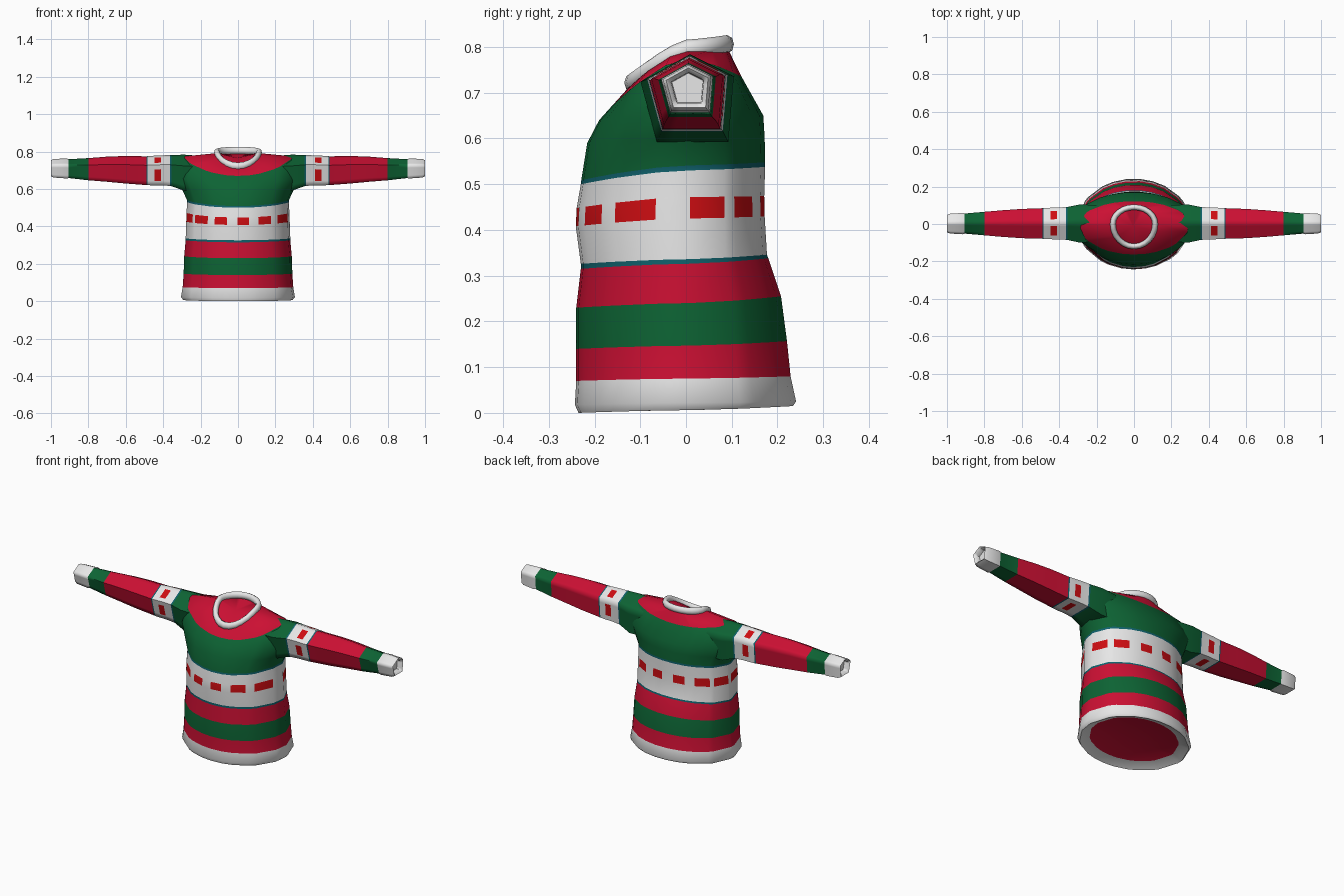
import bpy, bmesh, math
from mathutils import Vector

if "Cube" in bpy.data.objects:
    bpy.data.objects.remove(bpy.data.objects["Cube"])

COLOURS = {
    "white knit": (0.80, 0.80, 0.80),
    "red knit": (0.60, 0.005, 0.033),
    "green knit": (0.004, 0.125, 0.034),
    "teal trim": (0.005, 0.12, 0.15),
    "bright red motif": (0.62, 0.004, 0.006),
}
WHITE, RED, GREEN, TEAL, MOTIF = range(5)
MATS = []
for name, rgb in COLOURS.items():
    m = bpy.data.materials.new(name)
    m.diffuse_color = (*rgb, 1)
    m.use_nodes = True
    m.node_tree.nodes["Principled BSDF"].inputs["Base Color"].default_value = m.diffuse_color
    MATS.append(m)


def loft(name, rings, mats, smooth, motif=None, caps=None, closed=False):
    """Skin a list of point rings; mats[i] colours the band above ring i.
    motif = (band, test on segment index), caps = (first, last) colours."""
    bm = bmesh.new()
    vs = [[bm.verts.new(p) for p in r] for r in rings]
    n = len(rings[0])
    pairs = list(zip(vs, vs[1:] + vs[:1])) if closed else list(zip(vs, vs[1:]))
    for i, (lo, hi) in enumerate(pairs):
        for j in range(n):
            k = (j + 1) % n
            f = bm.faces.new((lo[j], lo[k], hi[k], hi[j]))
            f.material_index = mats[i]
            if motif and i == motif[0] and motif[1](j):
                f.material_index = MOTIF
    if caps:
        for ring, mat in zip((vs[0], vs[-1]), caps):
            if mat is not None:
                c = bm.verts.new(sum((v.co for v in ring), Vector()) / n)
                for j in range(n):
                    bm.faces.new((ring[j], ring[(j + 1) % n], c)).material_index = mat
    bmesh.ops.recalc_face_normals(bm, faces=bm.faces)
    me = bpy.data.meshes.new(name)
    bm.to_mesh(me)
    bm.free()
    for m in MATS:
        me.materials.append(m)
    ob = bpy.data.objects.new(name, me)
    bpy.context.collection.objects.link(ob)
    bpy.ops.object.select_all(action='DESELECT')
    bpy.context.view_layer.objects.active = ob
    ob.select_set(True)
    bpy.ops.object.shade_smooth_by_angle(angle=math.radians(smooth))
    return ob


def hoop(t, zf, zs, zb, a, f, b, p=1.5):
    """Point on a tilted oval; t = 0 faces front, heights at front/side/back."""
    c, s = math.cos(t), math.sin(t)
    z = zs + ((zf if c > 0 else zb) - zs) * abs(c) ** p
    return Vector((a * s, -c * (f if c > 0 else b), z))


# Torso: motif centres around the chest, each with a pair of edge angles
centres = [.1, .55, 1.08, 1.85, 2.4, 2.92, 3.4, 3.9, 4.4, 4.98, 5.48, 5.94]
angles = []
for t in centres:
    h = .11 + .13 * math.sin(t) ** 2
    angles += [t - h, t + h]

# front z, side z, back z, half width, front depth, back depth, colour above
torso = [
    (.025, .03, .035, .240, .190, .190, WHITE),   # inner hem
    (.000, .006, .015, .292, .235, .235, WHITE),  # hem edge
    (.018, .022, .025, .305, .243, .242, WHITE),
    (.070, .075, .080, .296, .240, .230, RED),
    (.140, .147, .157, .291, .240, .222, GREEN),
    (.230, .240, .255, .288, .240, .209, RED),
    (.315, .326, .338, .280, .230, .181, TEAL),
    (.326, .336, .346, .280, .230, .178, WHITE),
    (.408, .425, .430, .277, .241, .173, WHITE),  # motif row
    (.448, .472, .474, .275, .239, .172, WHITE),
    (.500, .530, .538, .273, .230, .174, TEAL),
    (.509, .541, .548, .273, .229, .174, GREEN),
    (.590, .600, .600, .300, .216, .173, GREEN),
    (.640, .660, .650, .328, .190, .170, GREEN),
    (.670, .775, .735, .295, .163, .122, RED),    # yoke edge
    (.712, .792, .790, .112, .125, .095, RED),    # neckline
]
loft("sweater_body", [[hoop(t, *r[:6]) for t in angles] for r in torso],
     [r[6] for r in torso], 60, motif=(8, lambda j: j % 2 == 0), caps=(RED, RED))

# Collar: round roll swept along the neckline
collar = []
N = 24
for i in range(N):
    t = math.tau * i / N
    c = hoop(t, .722, .796, .806, .113, .120, .090, 1.3)
    out = Vector((math.sin(t), -math.cos(t), 0))
    collar.append([c + out * .015 * math.cos(u) + Vector((0, 0, .020 * math.sin(u)))
                   for u in (math.tau * k / 8 for k in range(8))])
loft("collar", collar, [WHITE] * N, 80, closed=True)

# Sleeves: five-sided tubes, each side split in three to carry the motifs
PENTA = [Vector(p) for p in ((0, .08), (-.09, .03), (-.06, -.08), (.07, -.08), (.08, .04))]


def sleeve_ring(x, s, cz):
    pts = []
    for a, b in zip(PENTA, PENTA[1:] + PENTA[:1]):
        for f in (0, .22, .78):
            q = a.lerp(b, f) * s
            pts.append((x, .01 - .005 * x + q.x, cz + q.y))
    return pts


# x, size, centre height, colour beyond
sleeve = [
    (.200, 1.15, .685, GREEN),
    (.290, 1.20, .688, GREEN),
    (.355, 1.04, .698, TEAL),
    (.363, 1.03, .699, WHITE),
    (.412, 1.00, .700, WHITE),   # motif row
    (.447, .99, .699, WHITE),
    (.483, .97, .698, TEAL),
    (.490, .96, .698, RED),
    (.600, .92, .703, RED),
    (.700, .84, .706, RED),
    (.800, .74, .706, GREEN),
    (.905, .63, .709, WHITE),
    (.915, .67, .710, WHITE),    # cuff
    (.985, .62, .711, WHITE),
    (1.00, .54, .711, WHITE),
    (.992, .42, .711, WHITE),
    (.970, .40, .711, WHITE),
]
ob = loft("sleeves", [sleeve_ring(*r[:3]) for r in sleeve], [r[3] for r in sleeve],
          75, motif=(4, lambda j: j % 3 == 1), caps=(None, WHITE))
mir = ob.modifiers.new("other_side", 'MIRROR')
mir.use_axis[0] = True
